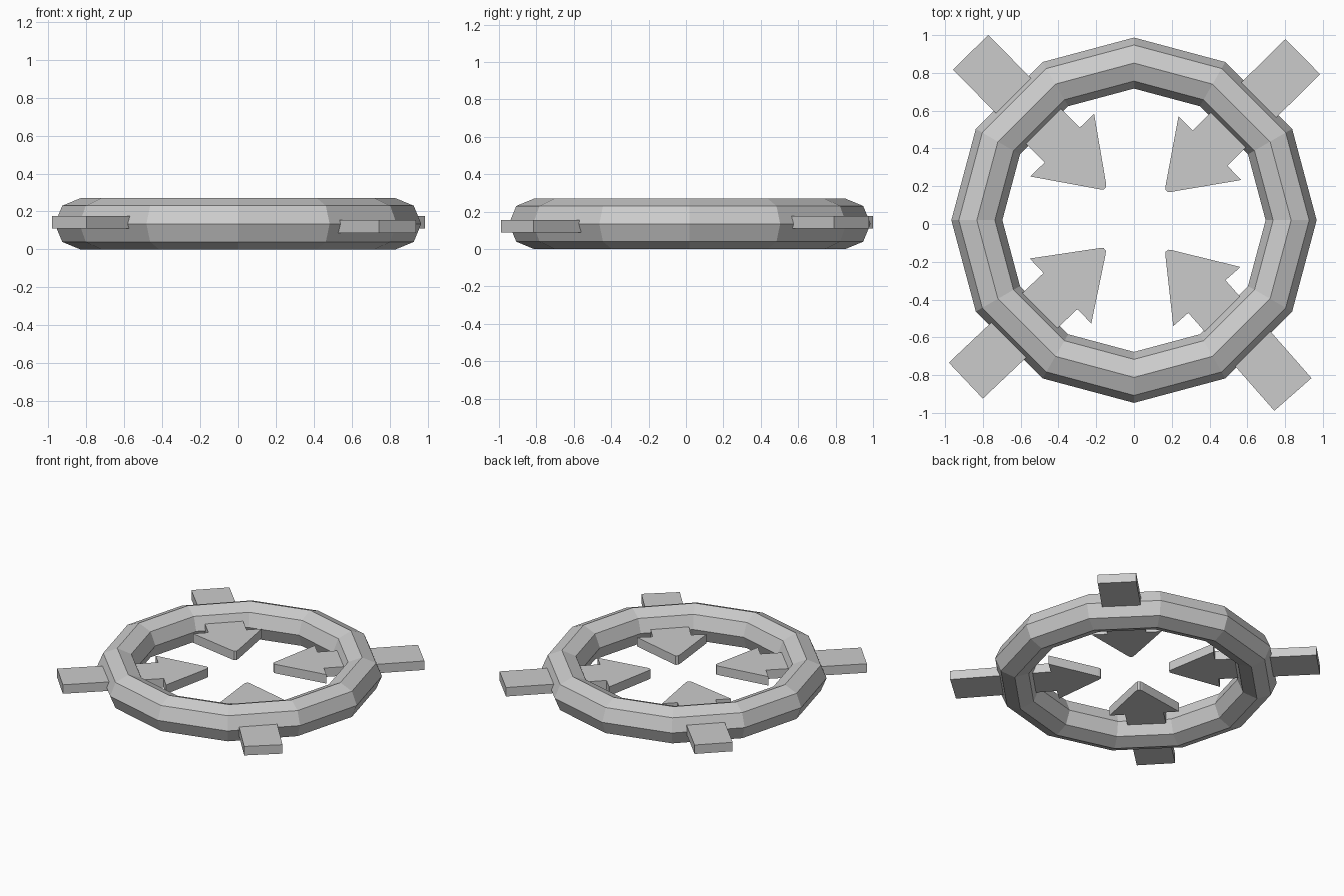
import bpy, bmesh
from math import atan2
from mathutils import Matrix, Vector

if "Cube" in bpy.data.objects:
    bpy.data.objects.remove(bpy.data.objects["Cube"])

# Low-poly ring: 12 segments around, 8-sided section
bpy.ops.mesh.primitive_torus_add(major_segments=12, minor_segments=8,
                                 major_radius=0.832, minor_radius=0.135,
                                 location=(0, 0.02, 0.135))
ring = bpy.context.object
ring.name = "ring"
for p in ring.data.polygons:
    p.use_smooth = False

# Arrow outline: origin at middle of head base, shaft along +x, blunt tip at -x
HALF = [(0.69, 0.131), (0, 0.131), (0, 0.237), (-0.308, 0.022), (-0.322, 0.009)]
OUTLINE = HALF + [(x, -y) for x, y in reversed(HALF)]
THICK = 0.067


def arrow(name, head, tail, z):
    """Flat extruded arrow aimed at the middle of the ring."""
    bm = bmesh.new()
    face = bm.faces.new([bm.verts.new((x, y, -THICK / 2)) for x, y in OUTLINE])
    ext = bmesh.ops.extrude_face_region(bm, geom=[face])
    top = [v for v in ext["geom"] if isinstance(v, bmesh.types.BMVert)]
    bmesh.ops.translate(bm, verts=top, vec=(0, 0, THICK))
    bmesh.ops.recalc_face_normals(bm, faces=bm.faces)
    mesh = bpy.data.meshes.new(name)
    bm.to_mesh(mesh)
    bm.free()
    obj = bpy.data.objects.new(name, mesh)
    bpy.context.collection.objects.link(obj)
    d = Vector(tail) - Vector(head)
    obj.location = (head[0], head[1], z)
    obj.rotation_euler.z = atan2(d.y, d.x)


# Four slightly uneven arrows
arrow("arrow_back_right", (0.402, 0.402), (0.894, 0.886), 0.144)
arrow("arrow_back_left", (-0.38, 0.418), (-0.868, 0.912), 0.144)
arrow("arrow_front_left", (-0.389, -0.355), (-0.889, -0.828), 0.144)
arrow("arrow_front_right", (0.386, -0.384), (0.841, -0.902), 0.121)
